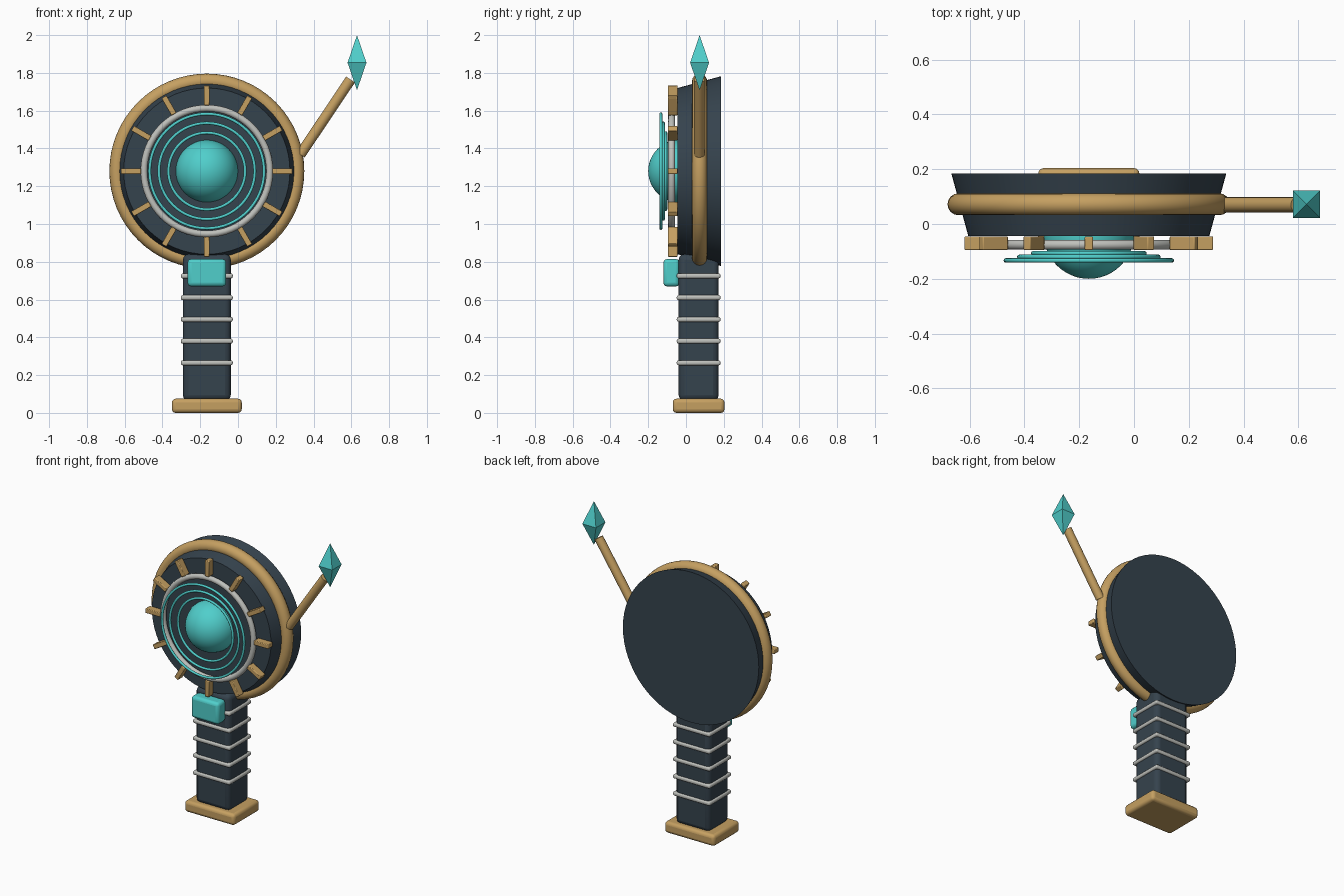
import bpy, math
from mathutils import Vector, Matrix

if "Cube" in bpy.data.objects:
    bpy.data.objects.remove(bpy.data.objects["Cube"])

CX, CY, CZ = -0.165, 0.07, 1.28      # dial axis position
FACE = (math.pi / 2, 0, 0)           # turns a z axis to face -y


def material(name, rgb):
    m = bpy.data.materials.new(name)
    m.diffuse_color = (*rgb, 1)
    m.use_nodes = True
    m.node_tree.nodes["Principled BSDF"].inputs["Base Color"].default_value = m.diffuse_color
    return m


DARK = material("dark_slate", (0.036, 0.056, 0.075))
GOLD = material("gold", (0.56, 0.35, 0.12))
TEAL = material("teal", (0.08, 0.62, 0.60))
SILVER = material("silver", (0.52, 0.53, 0.50))


def finish(name, mat, smooth=True):
    o = bpy.context.object
    o.name = o.data.name = name
    o.data.materials.append(mat)
    if smooth:
        bpy.ops.object.shade_smooth_by_angle(angle=math.radians(35))
    return o


def box(name, mat, loc, size, bevel, segments=3):
    bpy.ops.mesh.primitive_cube_add(size=1, location=loc)
    o = bpy.context.object
    o.data.transform(Matrix.Diagonal((*size, 1)))
    b = o.modifiers.new("bevel", 'BEVEL')
    b.width, b.segments = bevel, segments
    return finish(name, mat)


def ring(name, mat, y, major, minor):
    bpy.ops.mesh.primitive_torus_add(location=(CX, y, CZ), rotation=FACE,
                                     major_radius=major, minor_radius=minor,
                                     major_segments=64, minor_segments=16)
    return finish(name, mat)


# Handle with base plate, grip bands and trigger block
box("base_plate", GOLD, (CX, 0.067, 0.04), (0.37, 0.274, 0.075), 0.02).location.z = 0.0375
box("handle", DARK, (CX, 0.067, 0.453), (0.254, 0.212, 0.775), 0.03)
for i in range(5):
    box(f"grip_band_{i + 1}", SILVER, (CX, 0.067, 0.265 + 0.115 * i),
        (0.275, 0.232, 0.026), 0.01)
box("trigger_block", TEAL, (CX, -0.077, 0.742), (0.205, 0.085, 0.145), 0.02)

# Tapered dial body, wider at the back
bpy.ops.mesh.primitive_cone_add(vertices=64, radius1=0.502, radius2=0.44, depth=0.229,
                                location=(CX, CY, CZ), rotation=FACE)
finish("dial_body", DARK)

# Dial rings
ring("outer_rim", GOLD, 0.072, 0.476, 0.04)
ring("face_ring", SILVER, -0.076, 0.333, 0.018)
for i, (y, r) in enumerate([(-0.107, 0.203), (-0.12, 0.254), (-0.133, 0.303)]):
    ring(f"signal_ring_{i + 1}", TEAL, y, r, 0.008)

# Radial tick marks
for i in range(12):
    a = i * math.pi / 6
    t = box(f"tick_{i + 1}", GOLD,
            (CX + 0.401 * math.sin(a), -0.07, CZ + 0.401 * math.cos(a)),
            (0.03, 0.05, 0.106), 0.004, 2)
    t.rotation_euler = (0, a, 0)

# Central orb
bpy.ops.mesh.primitive_uv_sphere_add(segments=48, ring_count=24, radius=0.165,
                                     location=(CX, -0.035, CZ), rotation=FACE)
finish("centre_orb", TEAL)

# Antenna rod
p, q = Vector((0.33, CY, 1.368)), Vector((0.596, CY, 1.765))
bpy.ops.mesh.primitive_cylinder_add(vertices=24, radius=0.028, depth=(q - p).length,
                                    location=(p + q) / 2)
bpy.context.object.rotation_euler = (q - p).to_track_quat('Z', 'Y').to_euler()
finish("antenna_rod", GOLD)

# Faceted crystal tip: a four-sided double pyramid
half, h = 0.05, 0.146
mesh = bpy.data.meshes.new("antenna_crystal")
verts = [(-half, -half, 0), (half, -half, 0), (half, half, 0), (-half, half, 0),
         (0, 0, h), (0, 0, -h)]
faces = [(i, (i + 1) % 4, 4) for i in range(4)] + [((i + 1) % 4, i, 5) for i in range(4)]
mesh.from_pydata(verts, [], faces)
crystal = bpy.data.objects.new("antenna_crystal", mesh)
crystal.location = (0.63, 0.072, 1.854)
mesh.materials.append(TEAL)
bpy.context.collection.objects.link(crystal)
